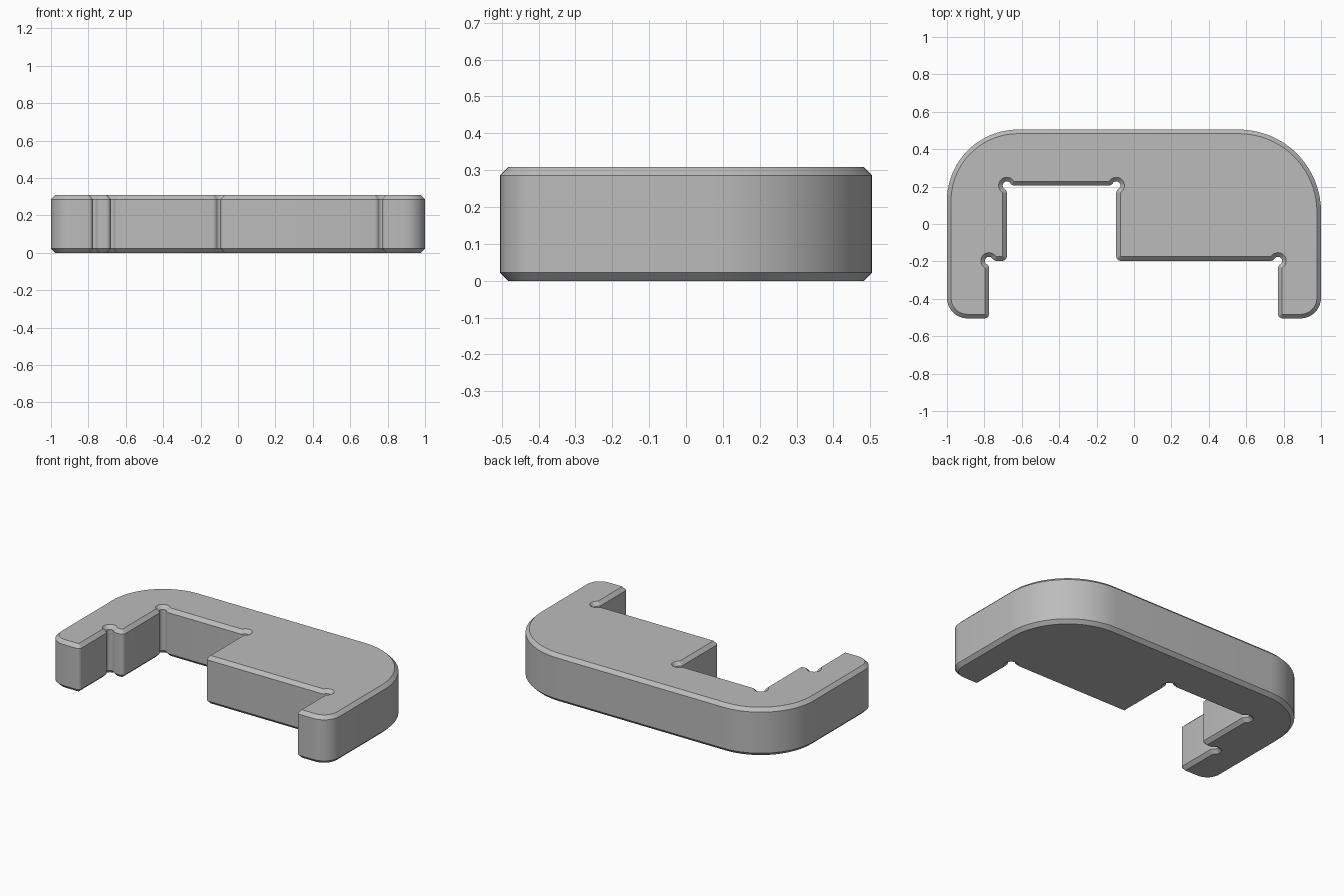
import bpy, bmesh
from math import pi, sin, cos, atan2, sqrt
from mathutils import Vector

cube = bpy.data.objects.get("Cube")
if cube:
    bpy.data.objects.remove(cube, do_unlink=True)

HEIGHT, CHAMFER = 0.308, 0.022
SMALL, LEG, RELIEF = 0.025, 0.11, 0.022

# Outline corners, counter-clockwise: x, y, rounding radius (None = relief hole)
CORNERS = [
    (-1, -0.505, LEG), (-0.775, -0.505, SMALL), (-0.775, -0.197, None),
    (-0.68, -0.197, SMALL), (-0.68, 0.206, None), (-0.095, 0.206, None),
    (-0.095, -0.197, SMALL), (0.77, -0.197, None), (0.77, -0.505, SMALL),
    (1, -0.505, LEG), (1, 0.505, 0.44), (-1, 0.505, 0.38),
]


def arc(center, radius, start, end, steps, v, u, side=1):
    """Points and outward normals of an arc in the corner's own v, u axes."""
    result = []
    for i in range(steps + 1):
        a = start + (end - start) * i / steps
        direction = v * cos(a) + u * sin(a)
        result.append((center + direction * radius, direction * side))
    return result


def rounded_corner(c, u, v, radius):
    steps = 20 if radius > LEG else 8
    return arc(c + (v - u) * radius, radius, pi, pi / 2, steps, v, u)


def relief_corner(c, u, v):
    """Round hole at an inner corner, blended into both walls."""
    d = sqrt((RELIEF + SMALL) ** 2 - SMALL ** 2)
    theta = atan2(d, SMALL)
    first = arc(c - u * d - v * SMALL, SMALL, 0, theta, 5, v, u)
    hole = arc(c, RELIEF, pi + theta, pi / 2 - theta, 14, v, u, -1)
    last = arc(c + v * d + u * SMALL, SMALL, 1.5 * pi - theta, 1.5 * pi, 5, v, u)
    return first + hole[1:-1] + last


# Outline with normals
points = [Vector((x, y)) for x, y, r in CORNERS]
outline = []
for i, (x, y, radius) in enumerate(CORNERS):
    c = points[i]
    u = (c - points[i - 1]).normalized()
    v = (points[(i + 1) % len(points)] - c).normalized()
    outline += relief_corner(c, u, v) if radius is None else rounded_corner(c, u, v, radius)

# Plate: four stacked rings give the wall and both chamfers
bm = bmesh.new()
rings = []
for z, inset in ((0, CHAMFER), (CHAMFER, 0), (HEIGHT - CHAMFER, 0), (HEIGHT, CHAMFER)):
    rings.append([bm.verts.new((*(p - n * inset), z)) for p, n in outline])
for low, high in zip(rings, rings[1:]):
    for i in range(len(outline)):
        bm.faces.new((low[i - 1], low[i], high[i], high[i - 1]))
bm.faces.new(rings[0][::-1])
bm.faces.new(rings[-1])
mesh = bpy.data.meshes.new("notched_bracket")
bm.to_mesh(mesh)
bm.free()

# Grey material
grey = bpy.data.materials.new("grey")
grey.use_nodes = True
colour = (0.5, 0.5, 0.5, 1)
grey.diffuse_color = colour
grey.node_tree.nodes["Principled BSDF"].inputs["Base Color"].default_value = colour
mesh.materials.append(grey)

bracket = bpy.data.objects.new("notched_bracket", mesh)
bpy.context.collection.objects.link(bracket)
bpy.context.view_layer.objects.active = bracket
bracket.select_set(True)
bpy.ops.object.shade_smooth_by_angle(angle=pi / 6)
